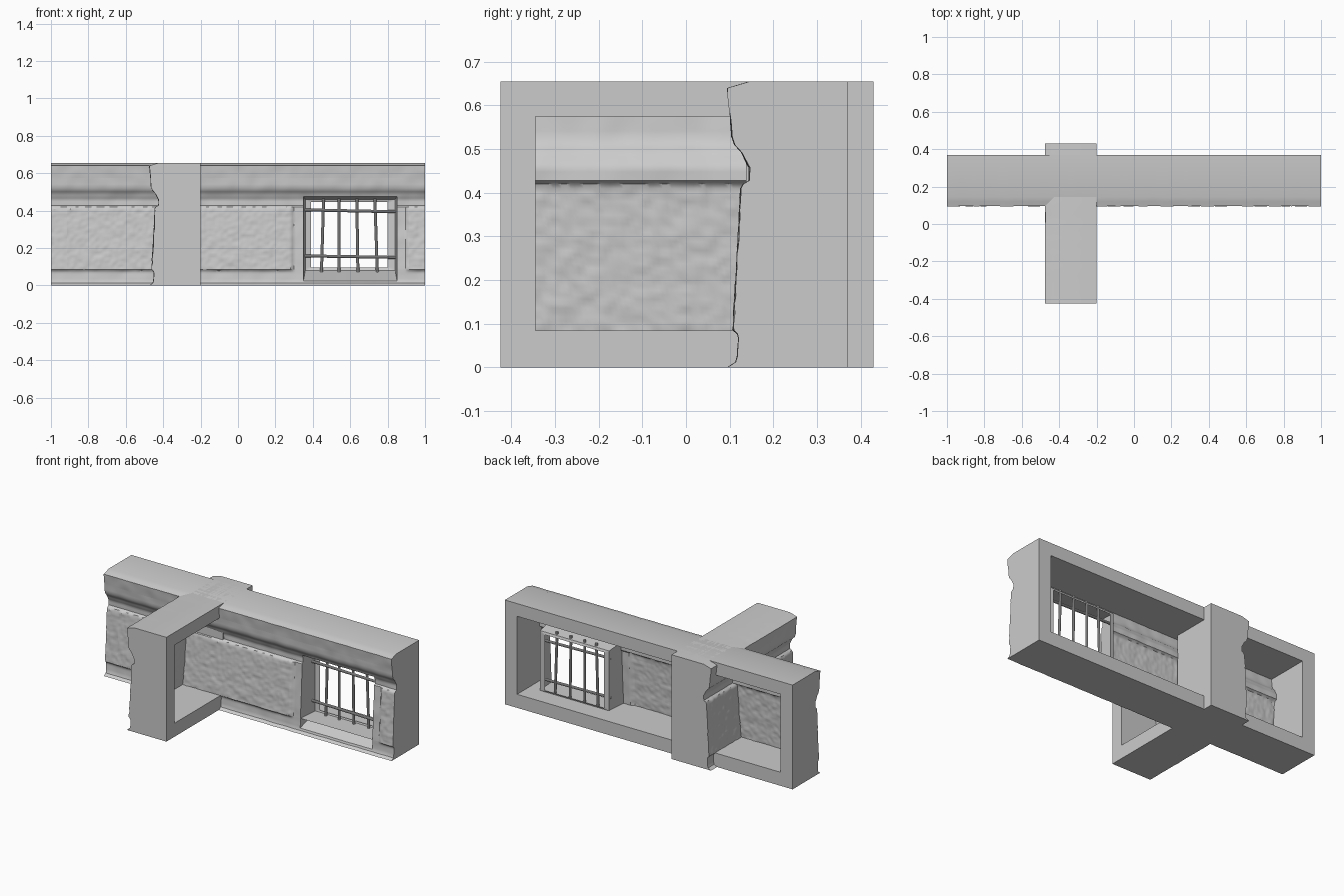
import bpy, bmesh, math
from mathutils import Vector, noise

if "Cube" in bpy.data.objects:
    bpy.data.objects.remove(bpy.data.objects["Cube"])

BACK, TOP = 0.37, 0.655
# moulded wall profile as (z, y)
PROFILE = [(0, .095), (.012, .114), (.025, .118), (.06, .12), (.085, .12), (.42, .138),
           (.428, .145), (.458, .145), (.475, .136), (.492, .128), (.51, .112),
           (.53, .105), (.575, .102), (.64, .095), (TOP, .145)]


def divide(points, step):
    """Subdivide a list of points, keeping every original point."""
    out = [points[0]]
    for a, b in zip(points, points[1:]):
        n = max(1, round(abs(b[0] - a[0]) / step))
        for i in range(1, n + 1):
            t = i / n
            out.append(tuple(p + (q - p) * t for p, q in zip(a, b)))
    return out


def face(bm, verts, normal):
    f = bm.faces.new(verts)
    f.normal_update()
    if f.normal.dot(Vector(normal)) < 0:
        f.normal_flip()


def strip(bm, a, b, normal):
    for i in range(len(a) - 1):
        face(bm, (a[i], a[i + 1], b[i + 1], b[i]), normal)


def wall(name, breaks, opening, panels, window=None, seed=0):
    xs = [p[0] for p in divide([(b,) for b in breaks], .01)]
    prof = divide(PROFILE, .01)
    zs = [p[0] for p in prof]
    bm = bmesh.new()

    # textured front sheet with raised rough panels
    def depth(x, z, y):
        p = Vector((x, seed, z))
        inside = 0
        for a, b in panels:
            d = min(x - a, b - x, z - .075, .425 - z)
            inside = max(inside, min(1, max(0, d / .008)))
        rough = noise.noise(p * 45) * .0035 + noise.noise(p * 18) * .003
        worn = noise.noise(p * 14) * .003
        return y + inside * (rough - .011) + (1 - inside) * worn

    grid = [[bm.verts.new((x, depth(x, z, y), z)) for x in xs] for z, y in prof]

    def xi(v):
        return min(range(len(xs)), key=lambda i: abs(xs[i] - v))

    def zi(v):
        return min(range(len(zs)), key=lambda i: abs(zs[i] - v))

    for r in range(len(zs) - 1):
        for c in range(len(xs) - 1):
            mx, mz = (xs[c] + xs[c + 1]) / 2, (zs[r] + zs[r + 1]) / 2
            if window and window[0] < mx < window[1] and window[2] < mz < window[3]:
                continue
            face(bm, (grid[r][c], grid[r][c + 1], grid[r + 1][c + 1], grid[r + 1][c]), (0, -1, 0))

    # outer box sides and inner tunnel run from the sheet to the back plane
    def to_back(line, normal):
        strip(bm, line, [bm.verts.new((v.co.x, BACK, v.co.z)) for v in line], normal)

    def column(c, r0, r1):
        return [grid[r][c] for r in range(r0, r1 + 1)]

    last_r, last_c = len(zs) - 1, len(xs) - 1
    c0, c1, r0, r1 = xi(opening[0]), xi(opening[1]), zi(.085), zi(.575)
    to_back(grid[last_r], (0, 0, 1))
    to_back(grid[0], (0, 0, -1))
    to_back(column(0, 0, last_r), (-1, 0, 0))
    to_back(column(last_c, 0, last_r), (1, 0, 0))
    to_back(grid[r1][c0:c1 + 1], (0, 0, -1))
    to_back(grid[r0][c0:c1 + 1], (0, 0, 1))
    to_back(column(c0, r0, r1), (1, 0, 0))
    to_back(column(c1, r0, r1), (-1, 0, 0))

    # flat back ring
    def rect(xa, xb, za, zb):
        return [bm.verts.new((x, BACK, z)) for x, z in ((xa, za), (xb, za), (xb, zb), (xa, zb))]
    outer = rect(xs[0], xs[-1], 0, TOP)
    inner = rect(xs[c0], xs[c1], .085, .575)
    strip(bm, outer + outer[:1], inner + inner[:1], (0, 1, 0))

    # sloped window reveal and the thin rim around the hole
    if window:
        a, b, lo, hi = xi(window[0]), xi(window[1]), zi(window[2]), zi(window[3])
        loop = grid[lo][a:b] + column(b, lo, hi - 1) + grid[hi][b:a:-1] + column(a, lo + 1, hi)[::-1]
        loop.append(loop[0])
        mid_x, half_x = (window[0] + window[1]) / 2, (window[1] - window[0]) / 2
        mid_z, half_z = (window[2] + window[3]) / 2, (window[3] - window[2]) / 2
        src = [((v.co.x - mid_x) / half_x, (v.co.z - mid_z) / half_z) for v in loop[:-1]]
        for cx, hx, cz, hz, y in ((.6, .24, .27, .19, .25), (.595, .205, .27, .175, .255)):
            ring = [bm.verts.new((cx + u * hx, y, cz + w * hz)) for u, w in src]
            ring.append(ring[0])
            strip(bm, loop, ring, (0, -1, 0))
            loop = ring

    me = bpy.data.meshes.new(name)
    bm.to_mesh(me)
    bm.free()
    ob = bpy.data.objects.new(name, me)
    bpy.context.collection.objects.link(ob)
    bpy.ops.object.select_all(action='DESELECT')
    bpy.context.view_layer.objects.active = ob
    ob.select_set(True)
    bpy.ops.object.shade_smooth_by_angle(angle=math.radians(35))
    return ob


# long wall with the window
wall("long_wall", (-1, -.915, .35, .85, .915, 1), (-.915, .915),
     ((-1.1, .295), (.9, 1.1)), (.35, .85, .025, .475), seed=1)

# crossing wall, same section turned to face -x
cross = wall("cross_wall", (-.43, -.1375, .345, .425), (-.1375, .345), ((-1, 1),), seed=7)
cross.rotation_euler.z = -math.pi / 2
cross.location.x = -.57


# window bars
def bar(name, a, b):
    a, b = Vector(a), Vector(b)
    bpy.ops.mesh.primitive_cylinder_add(vertices=10, radius=.008, depth=(b - a).length, location=(a + b) / 2)
    ob = bpy.context.object
    ob.name = name
    ob.rotation_euler = (b - a).to_track_quat('Z', 'Y').to_euler()
    bpy.ops.object.shade_smooth_by_angle()


for i, x in enumerate((.452, .54, .638, .738)):
    lean = (-.006, 0, .003, .007)[i]
    bar("upright_bar_%d" % i, (x + lean, .235, .068), (x - lean, .235, .478))
bar("lower_crossbar", (.358, .228, .158), (.842, .228, .150))
bar("upper_crossbar", (.358, .228, .404), (.842, .228, .394))
